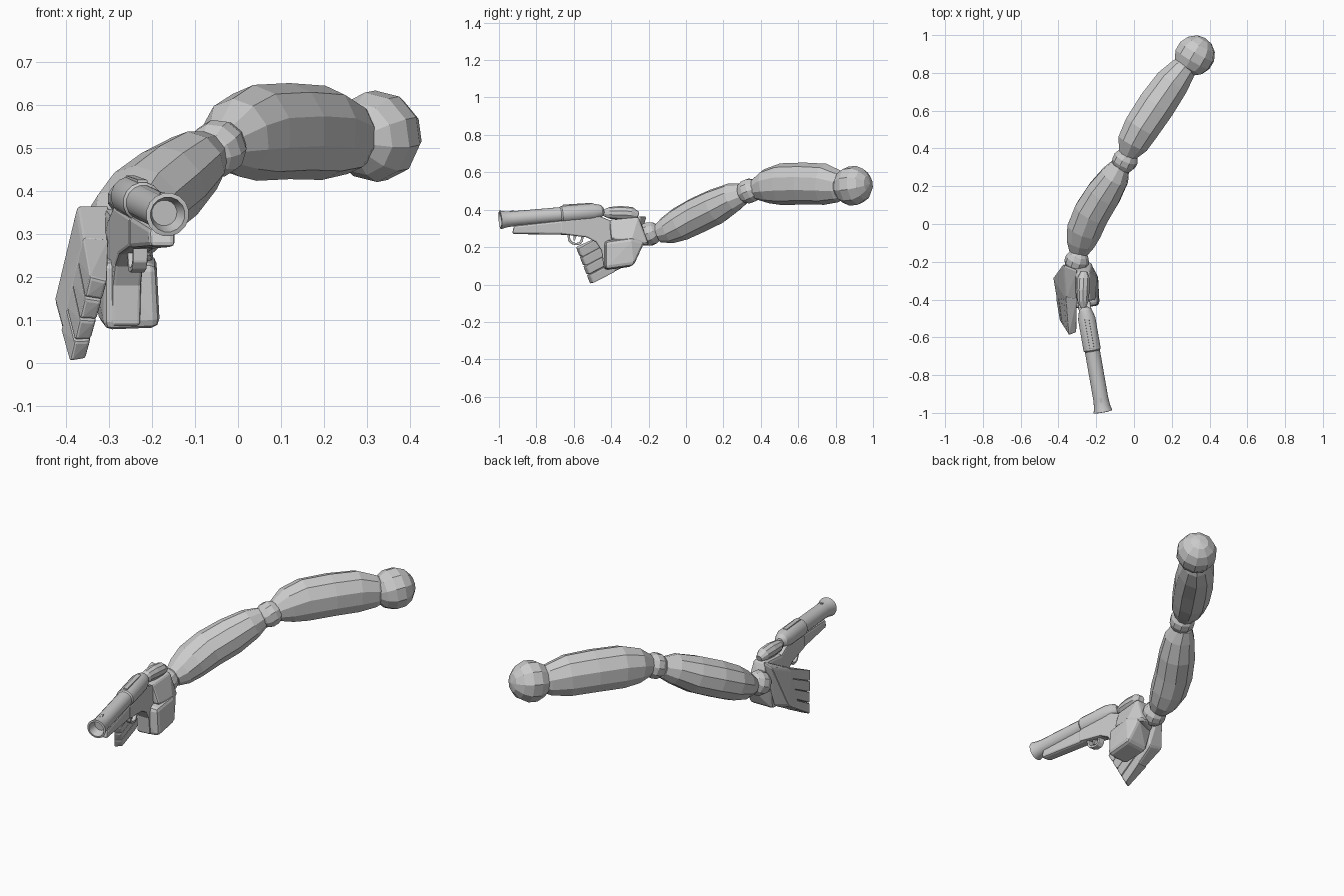
import bpy, bmesh, math
from mathutils import Vector as V

if "Cube" in bpy.data.objects:
    bpy.data.objects.remove(bpy.data.objects["Cube"])

UP = V((0, 0, 1))


def finish(name, bm, smooth=False, bevel=0):
    bmesh.ops.recalc_face_normals(bm, faces=bm.faces)
    me = bpy.data.meshes.new(name)
    bm.to_mesh(me)
    bm.free()
    ob = bpy.data.objects.new(name, me)
    bpy.context.collection.objects.link(ob)
    if bevel:
        mod = ob.modifiers.new("bevel", "BEVEL")
        mod.width, mod.segments = bevel, 2
    if smooth:
        bpy.ops.object.select_all(action='DESELECT')
        ob.select_set(True)
        bpy.context.view_layer.objects.active = ob
        bpy.ops.object.shade_smooth_by_angle(angle=math.radians(32))
    return ob


def loft(name, rings, sides=10, axis=None, smooth=False):
    """Skin rings of (centre, side radius, up radius) along a path."""
    bm = bmesh.new()
    loops = []
    pts = [V(r[0]) for r in rings]
    for i, (c, a, b) in enumerate(rings):
        t = V(axis) if axis else pts[min(i + 1, len(pts) - 1)] - pts[max(i - 1, 0)]
        t.normalize()
        side = t.cross(UP).normalized()
        up = side.cross(t)
        loops.append([bm.verts.new(pts[i] + side * a * math.cos(k) + up * b * math.sin(k))
                      for k in [2 * math.pi * (j + .5) / sides for j in range(sides)]])
    for p, q in zip(loops, loops[1:]):
        for j in range(sides):
            k = (j + 1) % sides
            bm.faces.new((p[j], p[k], q[k], q[j]))
    bm.faces.new(loops[0])
    bm.faces.new(loops[-1])
    return finish(name, bm, smooth)


def ball(name, centre, r, axis):
    bm = bmesh.new()
    bmesh.ops.create_uvsphere(bm, u_segments=10, v_segments=7, radius=r)
    bmesh.ops.rotate(bm, verts=bm.verts, matrix=UP.rotation_difference(V(axis)).to_matrix())
    bmesh.ops.translate(bm, verts=bm.verts, vec=centre)
    return finish(name, bm)


def hull(name, pts, bevel=0):
    bm = bmesh.new()
    for p in pts:
        bm.verts.new(p)
    bmesh.ops.convex_hull(bm, input=bm.verts)
    bmesh.ops.dissolve_limit(bm, angle_limit=.06, verts=bm.verts, edges=bm.edges)
    return finish(name, bm, bevel=bevel)


def gun(y, z, side=0):
    """Point on the pistol's slightly turned middle plane."""
    return V((-.163 - .175 * (y + 1) + side, y, z))


def gun_plate(name, profile, half, bevel=.008):
    bm = bmesh.new()
    a, b = [[bm.verts.new(gun(y, z, s)) for y, z in profile] for s in (-half, half)]
    n = len(profile)
    for i in range(n):
        j = (i + 1) % n
        bm.faces.new((a[i], a[j], b[j], b[i]))
    bm.faces.new(a)
    bm.faces.new(b)
    return finish(name, bm, bevel=bevel)


# Arm: joints and muscles
ball("shoulder_ball", (.322, .892, .528), .108, (.5, .85, .1))
ball("elbow_ball", (-.047, .337, .5), .068, (.4, .85, .35))
ball("wrist_ball", (-.303, -.197, .27), .066, (.3, .85, .4))
loft("upper_arm", [((-.035, .365, .508), .05, .055), ((-.005, .43, .525), .088, .092),
                   ((.04, .51, .536), .1, .112), ((.12, .63, .54), .104, .112),
                   ((.2, .745, .536), .096, .11), ((.26, .82, .525), .074, .085),
                   ((.29, .855, .525), .05, .06)])
loft("forearm", [((-.072, .31, .487), .052, .055), ((-.102, .25, .465), .08, .08),
                 ((-.16, .16, .417), .097, .097), ((-.222, .06, .37), .1, .098),
                 ((-.262, -.03, .324), .097, .092), ((-.282, -.1, .29), .078, .075),
                 ((-.293, -.15, .273), .052, .05)])

# Palm and fingers share one tapering slab: u to fingertip, v downward, w inward
CORNERS = [[(-.375, -.21, .37), (-.43, -.285, .14), (-.345, -.59, .2), (-.392, -.515, .002)],
           [(-.3, -.24, .37), (-.34, -.28, .12), (-.305, -.575, .19), (-.357, -.495, .008)]]


def slab(u, v, w):
    faces = []
    for a, b, d, c in CORNERS:
        a, b, c, d = V(a), V(b), V(c), V(d)
        faces.append(a.lerp(b, v).lerp(d.lerp(c, v), u))
    return faces[0].lerp(faces[1], w)


def slab_block(name, u0, u1, v0, v1, bevel):
    hull(name, [slab(u, v, w) for u in (u0, u1) for v in (v0, v1) for w in (0, 1)], bevel)


slab_block("palm", 0, .5, 0, 1, .012)
for i in range(4):
    slab_block(f"finger_{i + 1}", .45, 1, i * .253, i * .253 + .241, .007)

# Heel of the hand wrapped round the grip, thumb base and thumb
hull("hand_heel", [(-.345, -.25, .26), (-.22, -.22, .23), (-.19, -.29, .25), (-.19, -.43, .23),
                   (-.31, -.45, .24), (-.325, -.29, .095), (-.19, -.28, .1), (-.182, -.43, .08),
                   (-.31, -.44, .075)], .018)
hull("thumb_base", [(-.31, -.255, .36), (-.235, -.255, .36), (-.235, -.41, .345), (-.3, -.41, .345),
                    (-.195, -.29, .24), (-.2, -.4, .24), (-.32, -.2, .24), (-.225, -.2, .21),
                    (-.33, -.26, .2), (-.3, -.4, .24)], .01)
loft("thumb", [((-.265, -.255, .37), .018, .018), ((-.267, -.29, .38), .034, .034),
               ((-.269, -.35, .383), .036, .037), ((-.27, -.41, .383), .03, .031),
               ((-.268, -.445, .383), .014, .015)])

# Pistol barrel with flared, hollow muzzle, then the thicker rear housing
AXIS = (.172, -.98, -.083)


def bore(y, r):
    return (gun(y, .345 + .086 * (y + 1)), r, r)


loft("barrel", [bore(-.6, .041), bore(-.93, .041), bore(-.965, .044), bore(-.993, .051),
                bore(-.995, .041), bore(-.95, .03)], 16, AXIS, True)
loft("rear_housing", [bore(-.44, .016), bore(-.455, .034), bore(-.5, .047), bore(-.665, .047),
                      bore(-.672, .041)], 16, AXIS, True)
gun_plate("top_rib", [(-.66, .41), (-.5, .425), (-.5, .437), (-.66, .427)], .012, .003)
gun_plate("front_sight", [(-.945, .375), (-.92, .375), (-.92, .397), (-.945, .392)], .006, 0)

# Frame, under-barrel lug, grip
gun_plate("barrel_lug", [(-.93, .27), (-.92, .315), (-.6, .35), (-.6, .265)], .03, .012)
gun_plate("frame_and_grip", [(-.67, .27), (-.67, .34), (-.46, .365), (-.41, .345), (-.33, .29),
                             (-.3, .11), (-.44, .085), (-.452, .18), (-.48, .225), (-.53, .252)], .034)

# Trigger guard and trigger
loop = [(-.635, .27), (-.63, .235), (-.615, .217), (-.59, .21), (-.565, .214), (-.552, .23), (-.545, .262)]
inner = [(-.622, .27), (-.618, .239), (-.607, .228), (-.59, .222), (-.572, .225), (-.564, .236), (-.558, .262)]
gun_plate("trigger_guard", loop + inner[::-1], .017, .003)
gun_plate("trigger", [(-.6, .268), (-.602, .235), (-.594, .235), (-.582, .268)], .008, 0)
